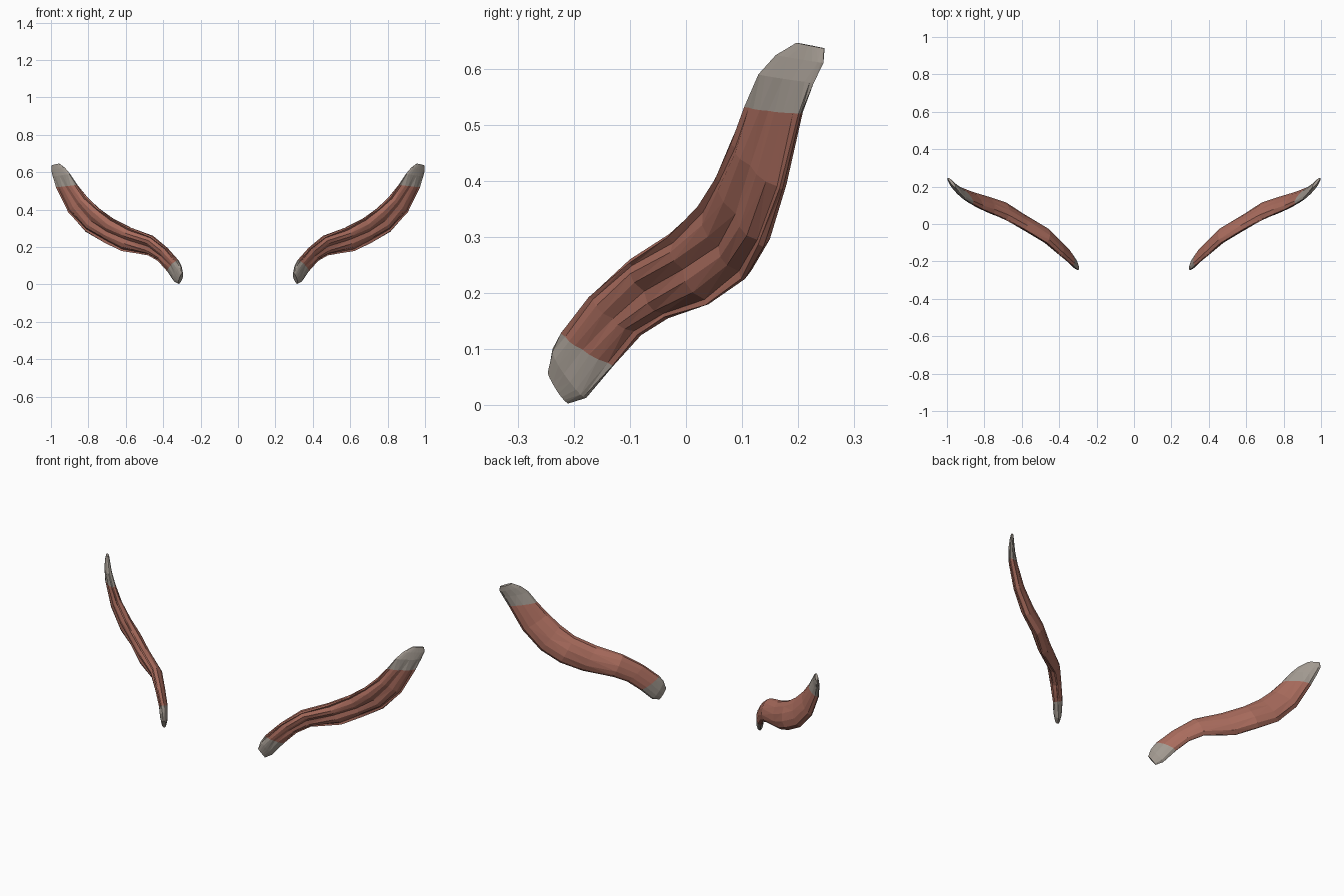
import bpy, bmesh, math
from mathutils import Vector

if "Cube" in bpy.data.objects:
    bpy.data.objects.remove(bpy.data.objects["Cube"])

def material(name, rgb):
    m = bpy.data.materials.new(name)
    m.diffuse_color = (*rgb, 1)
    m.use_nodes = True
    m.node_tree.nodes["Principled BSDF"].inputs["Base Color"].default_value = m.diffuse_color
    return m

RED = material("muscle red", (0.40, 0.15, 0.11))
GREY = material("tendon grey", (0.36, 0.32, 0.28))

# Stations along the band: upper edge, lower edge, back bulge, front bulge
STATIONS = [
    ((.297, -.245, .060), (.316, -.210, .003), .012, .010),
    ((.308, -.238, .100), (.338, -.178, .013), .022, .016),
    ((.325, -.222, .130), (.375, -.128, .072), .026, .018),
    ((.385, -.170, .195), (.425, -.080, .125), .030, .020),
    ((.465, -.100, .260), (.480, -.032, .155), .038, .022),
    ((.580, -.030, .305), (.620, .040, .180), .045, .022),
    ((.680, .025, .355), (.715, .105, .225), .046, .022),
    ((.750, .055, .410), (.815, .138, .282), .042, .021),
    ((.810, .080, .470), (.905, .172, .385), .034, .019),
    ((.860, .107, .532), (.971, .205, .520), .026, .016),
    ((.898, .130, .590), (.990, .228, .575), .020, .013),
    ((.925, .160, .624), (.998, .245, .610), .014, .010),
    ((.955, .197, .646), (.994, .247, .636), .008, .007),
]
TENDON_LOW, TENDON_HIGH = 2, 9      # stations where the colour changes
BACK = 6                            # segments across the smooth back
FRONT = 10                          # segments across the grooved front

def ring(i):
    """Cross-section: convex back, front with lengthwise grooves."""
    up, low, back, front = STATIONS[i]
    up, low = Vector(up), Vector(low)
    mid = lambda k: (Vector(STATIONS[k][0]) + Vector(STATIONS[k][1])) / 2
    tangent = mid(min(i + 1, len(STATIONS) - 1)) - mid(max(i - 1, 0))
    normal = (up - low).cross(tangent).normalized()
    groove = 0.011 * max(0, math.sin(math.pi * (i - 1) / 9)) if 1 < i < 10 else 0
    pts = []
    for k in range(BACK):
        a = math.pi * k / BACK
        pts.append(up.lerp(low, .5 - .5 * math.cos(a)) + normal * back * math.sin(a))
    for k in range(FRONT):
        a = math.pi * k / FRONT
        depth = front * math.sin(a) - (groove if k % 3 == 2 else 0)
        t = .5 - .5 * math.cos(a) + (.025 * math.sin(i * 1.9 + k) if k else 0)
        pts.append(low.lerp(up, t) - normal * depth)
    return pts

def muscle(name, side):
    bm = bmesh.new()
    rings = [[bm.verts.new((p.x * side, p.y, p.z)) for p in ring(i)]
             for i in range(len(STATIONS))]
    n = BACK + FRONT
    for i in range(len(rings) - 1):
        for k in range(n):
            j = (k + 1) % n
            f = bm.faces.new((rings[i][k], rings[i][j], rings[i + 1][j], rings[i + 1][k]))
            f.material_index = int(i < TENDON_LOW or i >= TENDON_HIGH)
    for end in (rings[0], rings[-1]):
        bm.faces.new(end).material_index = 1
    bmesh.ops.triangulate(bm, faces=bm.faces[:])
    bmesh.ops.recalc_face_normals(bm, faces=bm.faces[:])
    mesh = bpy.data.meshes.new(name)
    bm.to_mesh(mesh)
    bm.free()
    mesh.materials.append(RED)
    mesh.materials.append(GREY)
    bpy.context.collection.objects.link(bpy.data.objects.new(name, mesh))

# Mirrored pair
muscle("right_muscle_band", 1)
muscle("left_muscle_band", -1)
